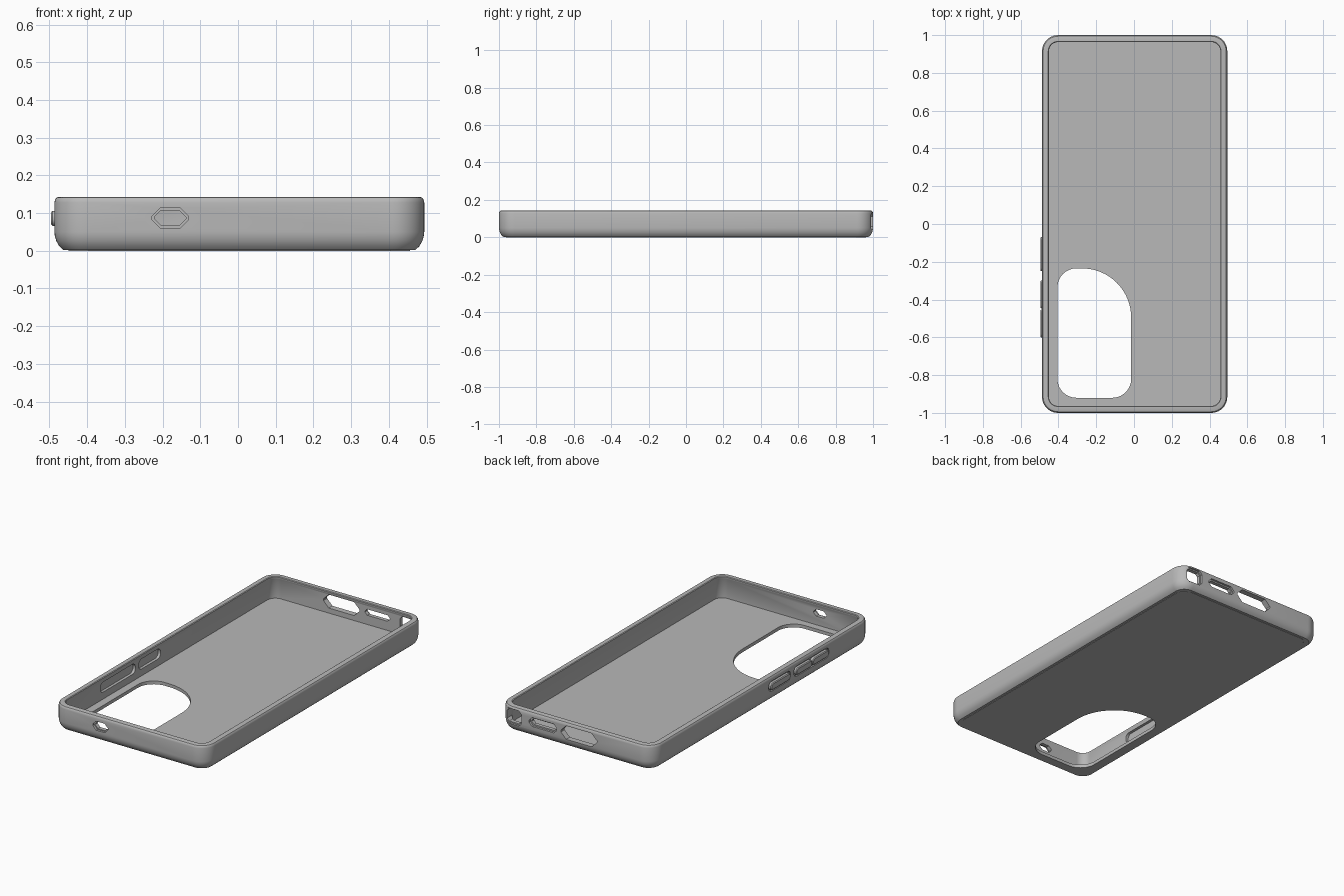
import bpy, bmesh, math

cube = bpy.data.objects.get("Cube")
if cube:
    bpy.data.objects.remove(cube, do_unlink=True)

grey = bpy.data.materials.new("matte grey")
grey.use_nodes = True
colour = (0.48, 0.48, 0.48, 1)
grey.diffuse_color = colour
bsdf = next(n for n in grey.node_tree.nodes if n.type == "BSDF_PRINCIPLED")
bsdf.inputs["Base Color"].default_value = colour

# Body extents
X0, X1, Y, R = -0.487, 0.494, 1.0, 0.085


def outline(u0, u1, v0, v1, radii, seg=10):
    """Rectangle with rounded corners; one segment gives chamfers."""
    if not isinstance(radii, (list, tuple)):
        radii = [radii] * 4
    corners = [(u1, v1, -1, -1), (u0, v1, 1, -1), (u0, v0, 1, 1), (u1, v0, -1, 1)]
    pts = []
    for i, ((u, v, su, sv), r) in enumerate(zip(corners, radii)):
        for k in range(seg + 1):
            a = (i + k / seg) * math.pi / 2
            pts.append((u + su * r + r * math.cos(a), v + sv * r + r * math.sin(a)))
    return pts


def loft(name, loops):
    """Closed solid skinned through matching loops."""
    bm = bmesh.new()
    rings = [[bm.verts.new(p) for p in loop] for loop in loops]
    n = len(rings[0])
    for a, b in zip(rings, rings[1:]):
        for i in range(n):
            j = (i + 1) % n
            bm.faces.new((a[i], a[j], b[j], b[i]))
    bm.faces.new(rings[0][::-1])
    bm.faces.new(rings[-1])
    bmesh.ops.recalc_face_normals(bm, faces=bm.faces)
    mesh = bpy.data.meshes.new(name)
    bm.to_mesh(mesh)
    bm.free()
    mesh.materials.append(grey)
    ob = bpy.data.objects.new(name, mesh)
    bpy.context.collection.objects.link(ob)
    return ob


def place(pts, axis, w):
    order = {"x": lambda u, v: (w, u, v),
             "y": lambda u, v: (u, w, v),
             "z": lambda u, v: (u, v, w)}[axis]
    return [order(u, v) for u, v in pts]


def prism(name, pts, axis, a, b):
    return loft(name, [place(pts, axis, a), place(pts, axis, b)])


def activate(ob):
    bpy.ops.object.select_all(action="DESELECT")
    ob.select_set(True)
    bpy.context.view_layer.objects.active = ob


def cut(ob, pts, axis, a, b):
    cutter = prism("cutter", pts, axis, a, b)
    cutter.hide_render = True
    mod = ob.modifiers.new("cut", "BOOLEAN")
    mod.operation, mod.solver, mod.object = "DIFFERENCE", "EXACT", cutter
    activate(ob)
    bpy.ops.object.modifier_apply(modifier=mod.name)
    bpy.data.objects.remove(cutter, do_unlink=True)


def smooth(ob):
    activate(ob)
    bpy.ops.object.shade_smooth_by_angle(angle=math.radians(32))


# Shell: inset and height from the underside, over the rim, down to the floor
profile = [(0.024, 0.002), (0.013, 0.012), (0.005, 0.026), (0.001, 0.04), (0, 0.05),
           (0, 0.128), (0.002, 0.136), (0.006, 0.141), (0.012, 0.143),
           (0.033, 0.143), (0.037, 0.14), (0.037, 0.13), (0.034, 0.125), (0.034, 0.017)]
shell = loft("case_shell", [
    place(outline(X0 + d, X1 - d, -Y + d, Y - d, R - d), "z", z) for d, z in profile])

# Floor panel with clipped corners
panel = prism("floor_panel", outline(X0 + 0.038, X1 - 0.038, -Y + 0.038, Y - 0.038, 0.052, 1),
              "z", 0, 0.019)

# Camera opening through shell and panel
camera = outline(-0.405, -0.015, -0.92, -0.235, (0.26, 0.1, 0.1, 0.1), 16)
for part in (shell, panel):
    cut(part, camera, "z", -0.05, 0.06)


# Ports: a through hole with a shallow recessed frame outside
def port(u0, u1, v0, v1, chamfer, side, frame):
    cut(shell, outline(u0, u1, v0, v1, chamfer, 1), "y", side * 0.93, side * 1.05)
    if frame:
        cut(shell, outline(u0 - frame, u1 + frame, v0 - frame, v1 + frame, chamfer + frame / 2, 1),
            "y", side * 0.988, side * 1.05)


port(-0.222, -0.138, 0.067, 0.107, 0.018, -1, 0.006)
port(-0.13, 0.10, 0.046, 0.124, 0.034, 1, 0)
port(0.135, 0.295, 0.07, 0.105, 0.015, 1, 0.008)
port(0.36, 0.452, 0.048, 0.122, 0.014, 1, 0.007)

# Button wells: shallow outside, deeper pocket inside
for y0, y1 in ((-0.26, -0.06), (-0.61, -0.29)):
    well = outline(y0, y1, 0.057, 0.115, 0.027)
    cut(shell, well, "x", X0 - 0.05, X0 + 0.009)
    cut(shell, well, "x", X0 + 0.018, X0 + 0.06)
smooth(shell)

# Side buttons with softened outer edges
for name, y0, y1 in (("power_button", -0.25, -0.07),
                     ("volume_up_button", -0.447, -0.30),
                     ("volume_down_button", -0.60, -0.453)):
    loops = []
    for x, d in ((X0 + 0.013, 0), (X0 - 0.005, 0), (X0 - 0.009, 0.005)):
        loops.append(place(outline(y0 + d, y1 - d, 0.066 + d, 0.106 - d, 0.018 - d), "x", x))
    smooth(loft(name, loops))
